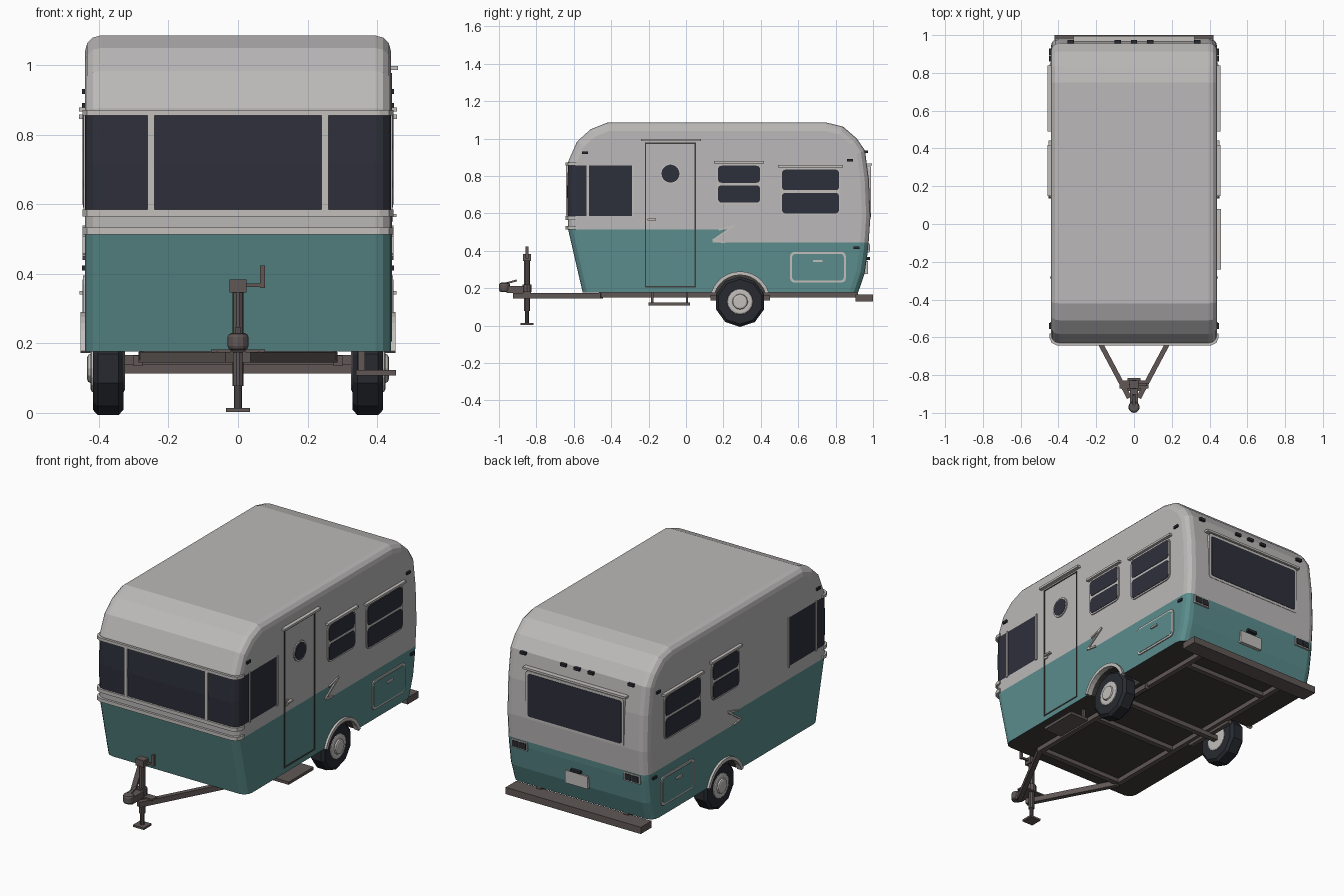
import bpy, bmesh, math
from mathutils import Vector

if "Cube" in bpy.data.objects:
    bpy.data.objects.remove(bpy.data.objects["Cube"])


def material(name, r, g, b):
    m = bpy.data.materials.new(name)
    m.use_nodes = True
    m.diffuse_color = (r, g, b, 1)
    m.node_tree.nodes["Principled BSDF"].inputs["Base Color"].default_value = (r, g, b, 1)
    return m


shell = material("warm white", 0.5, 0.48, 0.48)
teal = material("teal", 0.105, 0.265, 0.265)
glass = material("dark glass", 0.027, 0.029, 0.043)
under = material("underside grey", 0.05, 0.047, 0.045)
trim = material("trim silver", 0.54, 0.52, 0.5)
steel = material("frame steel", 0.115, 0.096, 0.092)
rubber = material("rubber", 0.02, 0.023, 0.03)

AXES = {"X": lambda a, b, d: (d, a, b),
        "Y": lambda a, b, d: (a, d, b),
        "Z": lambda a, b, d: (a, b, d)}


def prism(name, pts, lo, hi, axis, mat, bevel=0, segs=1, keep=lambda e: True):
    """Extrude a 2D outline along an axis; optionally round the rims of both caps."""
    place = AXES[axis]
    bm = bmesh.new()
    lower = [bm.verts.new(place(a, b, lo)) for a, b in pts]
    upper = [bm.verts.new(place(a, b, hi)) for a, b in pts]
    caps = [bm.faces.new(lower), bm.faces.new(upper)]
    n = len(pts)
    for i in range(n):
        j = (i + 1) % n
        bm.faces.new((lower[i], lower[j], upper[j], upper[i]))
    bmesh.ops.recalc_face_normals(bm, faces=bm.faces)
    if bevel:
        rims = [e for c in caps for e in c.edges if keep(e)]
        bmesh.ops.bevel(bm, geom=rims, offset=bevel, segments=segs, profile=0.5, affect="EDGES")
    me = bpy.data.meshes.new(name)
    bm.to_mesh(me)
    bm.free()
    me.materials.append(mat)
    ob = bpy.data.objects.new(name, me)
    bpy.context.collection.objects.link(ob)
    return ob


def circle(a, b, r, n, start=0.0, sweep=360.0):
    count = n if sweep == 360 else n + 1
    return [(a + r * math.cos(math.radians(start + sweep * i / n)),
             b + r * math.sin(math.radians(start + sweep * i / n))) for i in range(count)]


def rect(a0, a1, b0, b1, r=0.0):
    if not r:
        return [(a0, b0), (a1, b0), (a1, b1), (a0, b1)]
    corners = [(a1 - r, b1 - r), (a0 + r, b1 - r), (a0 + r, b0 + r), (a1 - r, b0 + r)]
    return [p for k, (a, b) in enumerate(corners) for p in circle(a, b, r, 3, 90 * k, 90)]


def box(name, x0, x1, y0, y1, z0, z1, mat):
    return prism(name, rect(x0, x1, y0, y1), z0, z1, "Z", mat)


def beam(name, p, q, w, h, mat):
    p, q = Vector(p), Vector(q)
    ob = prism(name, rect(-w / 2, w / 2, -h / 2, h / 2), 0, (q - p).length, "X", mat)
    turn = (q - p).to_track_quat("X", "Z").to_matrix().to_4x4()
    turn.translation = p
    ob.data.transform(turn)
    return ob


# Body shell
HALF, FLOOR = 0.44, 0.176
BELT, REAR_BELT = 0.513, 0.445
rear = [(0.92, FLOOR), (0.955, 0.28), (0.974, 0.41), (0.986, 0.58), (0.978, 0.78),
        (0.957, 0.936), (0.914, 1.0), (0.84, 1.064), (0.75, 1.086)]
front = [(-0.42, 1.086), (-0.51, 1.05), (-0.583, 0.984), (-0.63, 0.877), (-0.636, 0.72),
         (-0.63, BELT), (-0.552, FLOOR)]
body = prism("body_shell", rear + front, -HALF, HALF, "X", shell, 0.045, 3,
             lambda e: max(v.co.z for v in e.verts) > FLOOR + 0.01)
for m in (teal, glass, under):
    body.data.materials.append(m)

# Two-tone paint and wraparound glass as cut faces
GLASS_LOW, GLASS_TOP, GLASS_BACK = 0.585, 0.857, -0.285
bm = bmesh.new()
bm.from_mesh(body.data)


def cut(faces, co, no):
    geom = set(faces)
    for f in faces:
        geom.update(f.edges)
        geom.update(f.verts)
    bmesh.ops.bisect_plane(bm, geom=list(geom), plane_co=co, plane_no=no, dist=1e-5)


def band(lo, hi):
    return [f for f in bm.faces if lo < f.calc_center_median().z < hi and abs(f.normal.z) < 0.9]


for z in (REAR_BELT, BELT, GLASS_LOW, GLASS_TOP):
    cut(list(bm.faces), (0, 0, z), (0, 0, 1))
slant = Vector((0, 0.068, -0.085))
slant_at = Vector((0, 0.14, REAR_BELT))
cut(band(REAR_BELT, BELT), slant_at, slant)
cut(band(GLASS_LOW, GLASS_TOP), (0, GLASS_BACK, 0), (0, 1, 0))
for f in bm.faces:
    c = f.calc_center_median()
    if f.normal.z < -0.95:
        f.material_index = 3
    elif c.z < REAR_BELT or (c.z < BELT and (c - slant_at).dot(slant) < 0):
        f.material_index = 1
    elif GLASS_LOW < c.z < GLASS_TOP and c.y < GLASS_BACK:
        f.material_index = 2
bm.to_mesh(body.data)
bm.free()

# Wheel wells
WY, WZ = 0.289, 0.128
for s in (1, -1):
    cutter = prism("wheel_well_cutter", circle(WY, WZ, 0.147, 20), s * 0.31, s * 0.5, "X", shell)
    for m in (teal, glass, under):
        cutter.data.materials.append(m)
    for p in cutter.data.polygons:
        p.material_index = 3
    mod = body.modifiers.new("well", "BOOLEAN")
    mod.operation, mod.solver, mod.object = "DIFFERENCE", "EXACT", cutter
    bpy.context.view_layer.objects.active = body
    bpy.ops.object.modifier_apply(modifier="well")
    bpy.data.objects.remove(cutter)

# Front rails wrapping the corners, and front window posts
for name, lo, hi in (("lower_belt_rail", BELT, 0.533), ("window_sill_rail", 0.565, 0.585),
                     ("window_head_rail", 0.855, 0.872)):
    w = 0.447
    plan = [(w, -0.58), (w, -0.605), (w - 0.012, -0.63), (w - 0.04, -0.643)]
    prism(name, plan + [(-x, y) for x, y in reversed(plan)], lo, hi, "Z", trim)
for x in (-0.25, 0.25):
    box("front_window_post", x - 0.01, x + 0.01, -0.642, -0.62, 0.58, 0.86, trim)


def side_plate(name, s, y0, y1, z0, z1, out, mat, r=0.0):
    return prism(name, rect(y0, y1, z0, z1, r), s * 0.432, s * (HALF + out), "X", mat)


def side_window(s, y0, y1, z0, z1, mid):
    side_plate("side_window_frame", s, y0 - 0.009, y1 + 0.009, z0 - 0.009, z1 + 0.009, 0.006, trim, 0.03)
    for lo, hi in ((z0, mid - 0.007), (mid + 0.007, z1)):
        side_plate("side_window_pane", s, y0, y1, lo, hi, 0.008, glass, 0.018)
    side_plate("side_window_awning", s, y0 - 0.022, y1 + 0.022, z1 + 0.012, z1 + 0.024, 0.018, trim)


# Parts repeated on both sides
for s in (1, -1):
    side_window(s, 0.171, 0.396, 0.658, 0.855, 0.757)
    side_window(s, 0.513, 0.818, 0.6, 0.834, 0.717)
    for y in (-0.525, GLASS_BACK + 0.002):
        side_plate("side_window_post", s, y - 0.006, y + 0.006, 0.58, 0.86, 0.005, trim)
    # Lightning bolt where the belt line steps down
    bolt = [(0.175, BELT), (0.26, 0.535), (0.142, 0.455), (0.21, REAR_BELT)]
    for (ya, za), (yb, zb) in zip(bolt, bolt[1:]):
        beam("bolt_trim", (s * HALF, ya, za), (s * HALF, yb, zb), 0.014, 0.01, trim)
    # Storage hatch
    side_plate("hatch_frame", s, 0.556, 0.855, 0.23, 0.395, 0.006, trim, 0.025)
    side_plate("hatch_panel", s, 0.567, 0.844, 0.241, 0.384, 0.008, teal, 0.018)
    side_plate("hatch_handle", s, 0.68, 0.73, 0.34, 0.35, 0.016, trim)
    # Marker lamps
    for y, z in ((-0.54, 0.925), (0.877, 0.885), (0.912, 0.417)):
        side_plate("side_marker_lamp", s, y - 0.016, y + 0.016, z - 0.007, z + 0.007, 0.009, rubber)
    # Wheels and arches
    arch = circle(WY, WZ, 0.162, 12, 18, 144) + circle(WY, WZ, 0.143, 12, 162, -144)
    prism("wheel_arch_trim", arch, s * 0.425, s * 0.453, "X", trim)
    prism("tyre", circle(WY, WZ, 0.1345, 10, 18 + 180 / 5), s * 0.33, s * 0.417, "X", rubber, 0.014, 1)
    prism("wheel_disc", circle(WY, WZ, 0.07, 16), s * 0.325, s * 0.424, "X", trim, 0.01, 2)
    prism("hub_cap", circle(WY, WZ, 0.042, 12), s * 0.4, s * 0.434, "X", trim, 0.01, 2)
    # Frame rails, springs and tongue arms
    box("frame_rail", s * 0.255, s * 0.285, -0.45, 0.92, 0.15, 0.18, steel)
    box("leaf_spring", s * 0.275, s * 0.3, 0.13, 0.45, 0.135, 0.165, steel)
    beam("tongue_arm", (s * 0.275, -0.45, 0.16), (s * 0.025, -0.92, 0.16), 0.026, 0.03, steel)
    # Tail lamps
    prism("tail_lamp_bezel", rect(s * 0.3, s * 0.4, 0.392, 0.44), 0.94, 0.981, "Y", trim)
    for x in (0.308, 0.353):
        prism("tail_lamp_lens", rect(s * x, s * (x + 0.039), 0.399, 0.433), 0.94, 0.985, "Y", rubber)

# Door
D0, D1, DZ0, DZ1, T = -0.22, 0.053, 0.205, 0.978, 0.007
for y in (D0, D1 - T):
    side_plate("door_seam", 1, y, y + T, DZ0, DZ1, 0.003, under)
for z in (DZ0, DZ1 - T):
    side_plate("door_seam", 1, D0, D1, z, z + T, 0.003, under)
side_plate("door_awning", 1, -0.24, 0.08, 0.986, 0.998, 0.02, trim)
prism("door_window_ring", circle(-0.083, 0.813, 0.056, 20), 0.43, 0.446, "X", trim)
prism("door_window", circle(-0.083, 0.813, 0.048, 20), 0.43, 0.448, "X", glass)
side_plate("door_lock", 1, -0.21, -0.19, 0.55, 0.582, 0.006, trim)
side_plate("door_handle", 1, -0.205, -0.16, 0.563, 0.572, 0.016, trim)

# Rear window, lamps and number plate
prism("rear_window_frame", rect(-0.305, 0.305, 0.58, 0.85, 0.015), 0.93, 0.988, "Y", trim)
prism("rear_window", rect(-0.29, 0.29, 0.595, 0.835, 0.01), 0.93, 0.99, "Y", glass)
box("rear_awning", -0.32, 0.32, 0.95, 0.994, 0.855, 0.867, trim)
for x in (-0.335, -0.085, 0, 0.085, 0.335):
    box("rear_marker_lamp", x - 0.017, x + 0.017, 0.94, 0.973, 0.922, 0.937, rubber)
box("number_plate", -0.07, 0.07, 0.94, 0.972, 0.275, 0.345, trim)
box("number_plate_lamp", -0.03, 0.03, 0.94, 0.985, 0.352, 0.366, rubber)

# Chassis
box("rear_bumper", -0.42, 0.42, 0.905, 1.0, 0.128, 0.166, steel)
box("axle", -0.33, 0.33, WY - 0.015, WY + 0.015, 0.113, 0.14, steel)
for y in (-0.45, 0.0, 0.75):
    box("cross_member", -0.285, 0.285, y - 0.015, y + 0.015, 0.152, 0.18, steel)
box("step_tread", 0.34, 0.455, -0.2, 0.022, 0.108, 0.124, steel)
for y in (-0.18, 0.005):
    box("step_hanger", 0.345, 0.365, y - 0.006, y + 0.006, 0.12, 0.18, steel)

# Hitch coupler
box("coupler_neck", -0.022, 0.022, -0.96, -0.87, 0.175, 0.212, steel)
prism("coupler_ball_cup", circle(0, -0.97, 0.03, 12), 0.18, 0.23, "Z", steel, 0.012, 2)
beam("coupler_lever", (0, -0.965, 0.225), (0, -0.905, 0.242), 0.014, 0.01, steel)

# Tongue jack
JY = -0.85
box("jack_plate", -0.078, 0.078, JY - 0.022, JY + 0.022, 0.174, 0.182, steel)
box("jack_foot", -0.034, 0.034, JY - 0.034, JY + 0.034, 0.003, 0.014, steel)
for name, r, lo, hi in (("jack_inner_tube", 0.011, 0.01, 0.1), ("jack_outer_tube", 0.016, 0.078, 0.35),
                        ("jack_collar", 0.026, 0.18, 0.22)):
    prism(name, circle(0, JY, r, 10), lo, hi, "Z", steel)
box("jack_head", -0.025, 0.025, JY - 0.022, JY + 0.022, 0.346, 0.384, steel)
box("jack_crank_arm", 0.025, 0.076, JY - 0.005, JY + 0.005, 0.362, 0.373, steel)
box("jack_crank_grip", 0.064, 0.077, JY - 0.007, JY + 0.007, 0.36, 0.424, steel)
